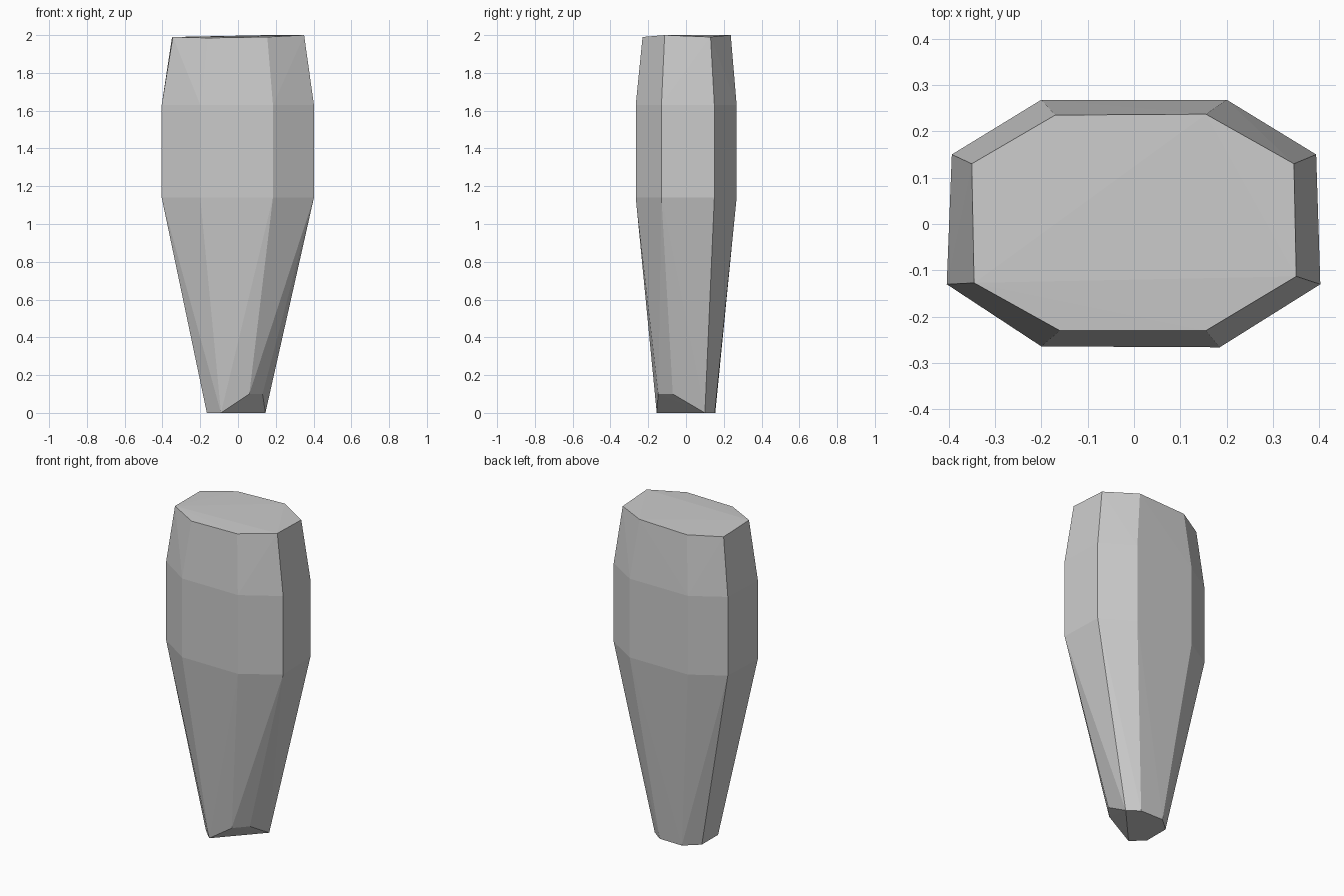
import bpy, bmesh

# Eight-sided outlines, listed counter-clockwise from the front right
top = [(0.35, -0.113, 2.0), (0.345, 0.13, 1.99), (0.155, 0.237, 2.0), (-0.17, 0.235, 1.99),
       (-0.35, 0.13, 1.985), (-0.345, -0.127, 1.99), (-0.16, -0.23, 1.985), (0.155, -0.23, 1.99)]
belly = [(0.402, -0.13), (0.393, 0.15), (0.2, 0.268), (-0.2, 0.268),
         (-0.393, 0.15), (-0.404, -0.13), (-0.2, -0.264), (0.185, -0.266)]
# Foot with the front right corner broken off
foot = [(-0.09, -0.155, 0), (0.06, -0.147, 0.1), (0.13, -0.07, 0.1), (0.145, 0.1, 0),
        (0.075, 0.152, 0), (-0.08, 0.155, 0), (-0.165, 0.08, 0), (-0.165, -0.08, 0)]

points = top + foot
for z in (1.63, 1.14):
    points += [(x, y, z) for x, y in belly]

# Tapered stone shaft: convex shell around the outlines
bm = bmesh.new()
for p in points:
    bm.verts.new(p)
hull = bmesh.ops.convex_hull(bm, input=bm.verts)
loose = [v for v in bm.verts if not v.link_faces]
bmesh.ops.delete(bm, geom=loose, context='VERTS')
bmesh.ops.recalc_face_normals(bm, faces=bm.faces)

mesh = bpy.data.meshes.new("stone_shaft")
bm.to_mesh(mesh)
bm.free()
shaft = bpy.data.objects.new("stone_shaft", mesh)
bpy.context.collection.objects.link(shaft)
